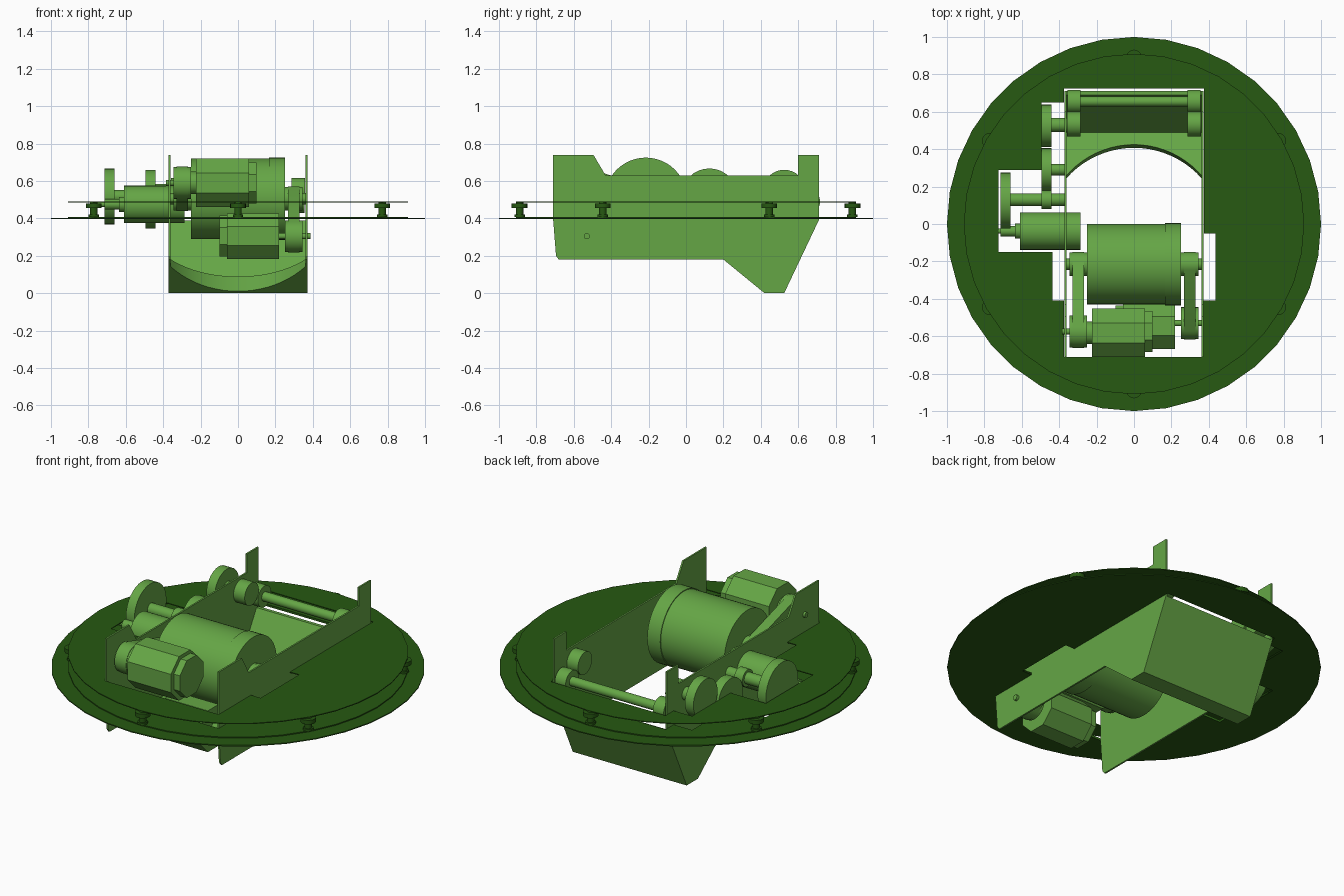
import bpy, bmesh, math
from mathutils import Matrix, Vector

if "Cube" in bpy.data.objects:
    bpy.data.objects.remove(bpy.data.objects["Cube"])


def material(name, col):
    m = bpy.data.materials.new(name)
    m.diffuse_color = (*col, 1)
    m.use_nodes = True
    m.node_tree.nodes["Principled BSDF"].inputs["Base Color"].default_value = m.diffuse_color
    return m


GREEN = material("green", (0.13, 0.38, 0.06))
DARK = material("dark_green", (0.02, 0.1, 0.006))


def finish(name, bm, mat=GREEN, smooth=True):
    bmesh.ops.recalc_face_normals(bm, faces=bm.faces)
    me = bpy.data.meshes.new(name)
    bm.to_mesh(me)
    bm.free()
    ob = bpy.data.objects.new(name, me)
    bpy.context.collection.objects.link(ob)
    me.materials.append(mat)
    if smooth:
        bpy.context.view_layer.objects.active = ob
        bpy.ops.object.select_all(action='DESELECT')
        ob.select_set(True)
        bpy.ops.object.shade_smooth_by_angle(angle=math.radians(30))
    return ob


def prism_x(name, pts, x0, x1, smooth=False):
    """Extrude a (y, z) outline along x."""
    bm = bmesh.new()
    f = bm.faces.new([bm.verts.new((x0, y, z)) for y, z in pts])
    g = bmesh.ops.extrude_face_region(bm, geom=[f])
    bmesh.ops.translate(bm, vec=(x1 - x0, 0, 0),
                        verts=[v for v in g['geom'] if isinstance(v, bmesh.types.BMVert)])
    return finish(name, bm, GREEN, smooth)


def circle(y, z, r, n=32, a0=0, a1=math.tau):
    full = a1 - a0 > 6.2
    k = n if full else n - 1
    return [(y + r * math.cos(a0 + (a1 - a0) * i / k),
             z + r * math.sin(a0 + (a1 - a0) * i / k)) for i in range(n)]


def rod(name, x0, x1, y, z, r, n=32):
    """Cylinder lying along x."""
    off = math.pi / n if n < 12 else 0
    rr = r / math.cos(off) if n < 12 else r
    return prism_x(name, circle(y, z, rr, n, off, off + math.tau), x0, x1, n > 12)


def belt(name, x0, x1, p, rp, q, rq):
    """Hull of two circles: a drive belt round two pulleys."""
    p, q = Vector(p), Vector(q)
    d = q - p
    th = math.atan2(d.y, d.x)
    b = math.acos((rp - rq) / d.length)
    pts = circle(q.x, q.y, rq, 16, th - b, th + b)
    pts += circle(p.x, p.y, rp, 16, th + b, th - b + math.tau)
    return prism_x(name, pts, x0, x1, True)


# deck plates sharing one stepped opening
HOLE = [(-.375, -.71), (.37, -.71), (.37, -.41), (.435, -.41), (.435, -.05), (.375, -.05),
        (.375, .725), (-.375, .725), (-.375, .65), (-.495, .65), (-.495, .29), (-.725, .29),
        (-.725, -.15), (-.435, -.15), (-.435, -.41), (-.375, -.41)]


def plate(name, r, z0, z1):
    cu = bpy.data.curves.new(name, 'CURVE')
    cu.dimensions = '2D'
    cu.fill_mode = 'BOTH'
    cu.extrude = (z1 - z0) / 2
    for pts in (circle(0, 0, r, 36, math.pi / 2, math.pi / 2 + math.tau), HOLE):
        s = cu.splines.new('POLY')
        s.points.add(len(pts) - 1)
        for p, (x, y) in zip(s.points, pts):
            p.co = (x, y, 0, 1)
        s.use_cyclic_u = True
    cu.materials.append(DARK)
    ob = bpy.data.objects.new(name, cu)
    bpy.context.collection.objects.link(ob)
    ob.location.z = (z0 + z1) / 2
    bpy.ops.object.select_all(action='DESELECT')
    bpy.context.view_layer.objects.active = ob
    ob.select_set(True)
    bpy.ops.object.convert(target='MESH')


plate("base_plate", 1.0, .396, .402)
plate("base_ring", .91, .402, .408)
plate("top_plate", .91, .485, .49)

# six standoffs between the plates
for i in range(6):
    a = math.radians(30 + 60 * i)
    bm = bmesh.new()
    for r, z0, z1 in ((.028, .408, .42), (.02, .42, .455), (.042, .455, .48), (.02, .48, .486)):
        bmesh.ops.create_cone(bm, cap_ends=True, segments=16, radius1=r, radius2=r, depth=z1 - z0,
                              matrix=Matrix.Translation((.89 * math.cos(a), .89 * math.sin(a), (z0 + z1) / 2)))
    finish(f"standoff_{i}", bm, DARK)

# side walls
WALL = [(-.71, .74), (-.495, .74), (-.43, .63), (.6, .63), (.6, .74), (.71, .74), (.71, .39),
        (.525, 0), (.42, 0), (.2, .18), (-.68, .18), (-.695, .2), (-.71, .39)]
prism_x("wall_right", WALL, .362, .372)
prism_x("wall_left", WALL, -.372, -.362)

# collecting scoop with a curved front lip
scoop = prism_x("scoop", [(.2, .18), (.42, 0), (.525, 0), (.71, .39), (.69, .39),
                          (.49, .05), (.44, .08), (.21, .21)], -.362, .362)
bm = bmesh.new()
bmesh.ops.create_cone(bm, cap_ends=True, segments=64, radius1=.383, radius2=.471, depth=.4,
                      matrix=Matrix.Translation((0, 0, .1)))
cutter = finish("scoop_cutter", bm)
mod = scoop.modifiers.new("lip", 'BOOLEAN')
mod.operation = 'DIFFERENCE'
mod.solver = 'EXACT'
mod.object = cutter
bpy.context.view_layer.objects.active = scoop
bpy.ops.object.modifier_apply(modifier="lip")
bpy.data.objects.remove(cutter)

# main drum with end cap and hubs
rod("drum", -.25, .165, -.215, .505, .215, 48)
rod("drum_cap", .165, .25, -.215, .505, .22, 48)
rod("drum_axle", -.362, .362, -.215, .505, .03)
for s in (-1, 1):
    rod("drum_hub", *sorted((s * .25, s * .345)), -.215, .505, .063)

# two front motors, each with pulley, belt and shaft
rod("upper_motor", -.225, .06, -.582, .59, .13, 8)
rod("upper_motor_neck", -.25, -.225, -.582, .59, .06)
rod("upper_motor_cap", .06, .1, -.575, .59, .11, 8)
rod("upper_motor_shaft", -.385, -.345, -.575, .59, .016)
rod("upper_pulley", -.345, -.25, -.575, .59, .085)
belt("upper_belt", -.328, -.267, (-.215, .505), .066, (-.575, .59), .088)
rod("lower_motor", -.06, .22, -.545, .305, .122, 8)
rod("lower_motor_cap", -.1, -.06, -.545, .305, .11, 8)
rod("lower_motor_shaft", .22, .387, -.53, .305, .016)
rod("lower_pulley", .25, .345, -.53, .305, .085)
belt("lower_belt", .267, .328, (-.215, .505), .066, (-.53, .305), .088)

# side motor and gear train
rod("side_motor", -.61, -.285, -.038, .475, .1)
rod("side_motor_neck", -.635, -.61, -.038, .475, .04)
rod("side_motor_shaft", -.77, -.635, -.038, .475, .014)
rod("side_pinion", -.715, -.635, -.038, .475, .028)
rod("large_gear", -.715, -.66, .125, .517, .15)
rod("gear_shaft", -.66, -.372, .13, .517, .034)
rod("small_gear", -.495, -.44, .13, .517, .05)
rod("idler_gear", -.495, -.44, .29, .46, .115)
rod("idler_shaft", -.44, -.372, .29, .46, .03)
rod("output_gear", -.495, -.44, .525, .547, .113)
rod("output_shaft", -.44, -.355, .53, .547, .038)

# rear roller with paired end gears
rod("roller", -.285, .285, .655, .49, .027)
for s in (-1, 1):
    rod("roller_gear", *sorted((s * .285, s * .355)), .655, .49, .062)
    rod("drive_gear", *sorted((s * .285, s * .358)), .535, .55, .066)
